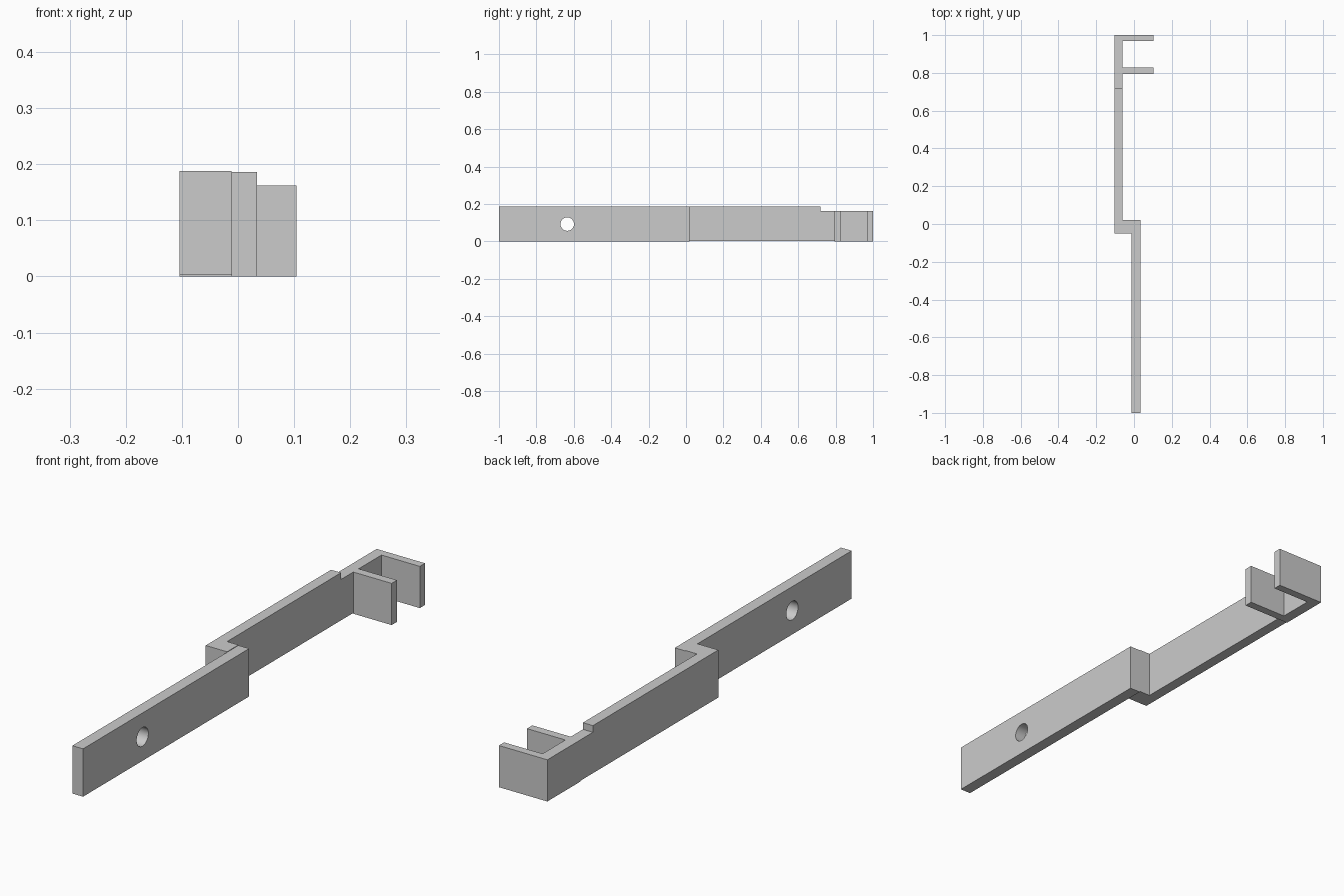
import bpy
import bmesh
from math import pi
from mathutils import Matrix

if "Cube" in bpy.data.objects:
    bpy.data.objects.remove(bpy.data.objects["Cube"], do_unlink=True)

grey = bpy.data.materials.new("plain grey")
grey.use_nodes = True
colour = (0.6, 0.6, 0.6, 1)
grey.diffuse_color = colour
grey.node_tree.nodes["Principled BSDF"].inputs["Base Color"].default_value = colour


def finish(name, bm):
    bmesh.ops.recalc_face_normals(bm, faces=bm.faces)
    mesh = bpy.data.meshes.new(name)
    bm.to_mesh(mesh)
    bm.free()
    mesh.materials.append(grey)
    obj = bpy.data.objects.new(name, mesh)
    bpy.context.collection.objects.link(obj)
    return obj


def plate(name, outline, bottom, top):
    """Extrude a plan outline between two heights."""
    bm = bmesh.new()
    face = bm.faces.new([bm.verts.new((x, y, bottom)) for x, y in outline])
    made = bmesh.ops.extrude_face_region(bm, geom=[face])["geom"]
    verts = [v for v in made if isinstance(v, bmesh.types.BMVert)]
    bmesh.ops.translate(bm, verts=verts, vec=(0, 0, top - bottom))
    return finish(name, bm)


def rect(x0, x1, y0, y1):
    return [(x0, y0), (x1, y0), (x1, y1), (x0, y1)]


LEFT, INNER, EDGE = -0.104, -0.061, 0.104
STEP, OUTER = -0.012, 0.034

# Front arm with its round pin hole
front_arm = plate("front_arm", rect(STEP, OUTER, -1, 0.02), 0, 0.186)
bm = bmesh.new()
bmesh.ops.create_cone(bm, cap_ends=True, segments=48, radius1=0.036, radius2=0.036,
                      depth=0.3, matrix=Matrix.Translation((0, -0.635, 0.093))
                      @ Matrix.Rotation(pi / 2, 4, "Y"))
cutter = finish("hole_cutter", bm)
cutter.hide_render = True
cutter.hide_set(True)
cutter.display_type = "WIRE"
hole = front_arm.modifiers.new("pin hole", "BOOLEAN")
hole.operation = "DIFFERENCE"
hole.solver = "EXACT"
hole.object = cutter

# Bake the hole, then smooth only its wall
bpy.context.view_layer.objects.active = front_arm
front_arm.select_set(True)
bpy.ops.object.modifier_apply(modifier=hole.name)
bpy.data.objects.remove(cutter, do_unlink=True)
bpy.ops.object.shade_smooth_by_angle()

# Rear arm with the sideways jog that meets the front arm
plate("rear_arm", [(LEFT, -0.05), (STEP, -0.05), (STEP, 0.02), (INNER, 0.02),
                   (INNER, 0.72), (LEFT, 0.72)], 0.003, 0.188)

# Lowered neck behind the notch
plate("neck", rect(LEFT, INNER, 0.72, 0.795), 0.003, 0.162)

# Two-pronged hook
plate("hook", [(LEFT, 0.795), (EDGE, 0.795), (EDGE, 0.828), (INNER, 0.828),
               (INNER, 0.968), (EDGE, 0.968), (EDGE, 1), (LEFT, 1)], 0, 0.162)
